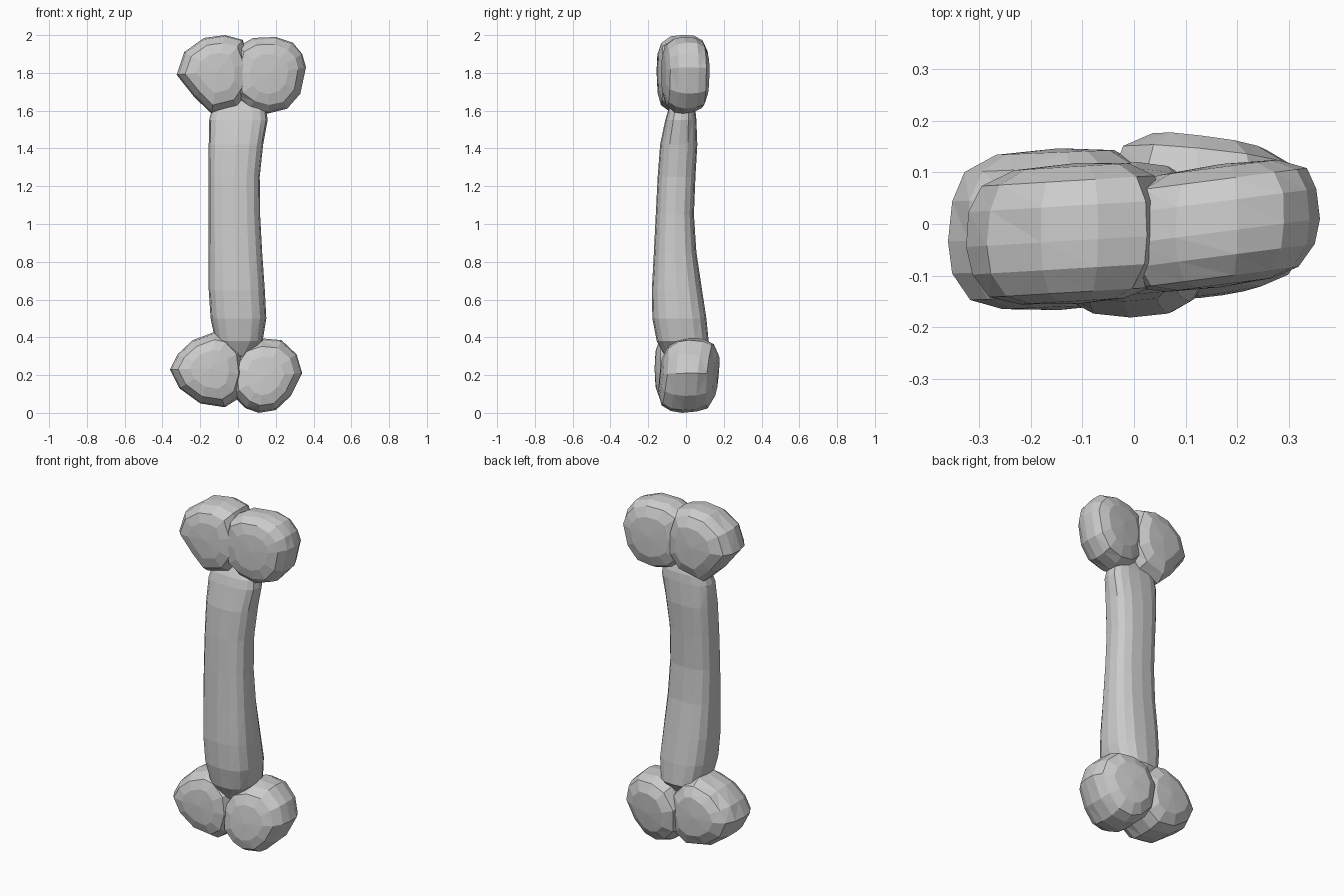
import bpy, bmesh, math, random

if "Cube" in bpy.data.objects:
    bpy.data.objects.remove(bpy.data.objects["Cube"])

random.seed(4)


def loft(name, rings, cap_push):
    """Skin a stack of equal-length rings and close both ends with low domes."""
    bm = bmesh.new()
    loops = [[bm.verts.new(p) for p in ring] for ring in rings]
    n = len(rings[0])
    for a, b in zip(loops, loops[1:]):
        for i in range(n):
            j = (i + 1) % n
            bm.faces.new((a[i], a[j], b[j], b[i]))
    for loop, push in ((loops[0], cap_push[0]), (loops[-1], cap_push[1])):
        c = [sum(v.co[k] for v in loop) / n + push[k] for k in range(3)]
        tip = bm.verts.new(c)
        for i in range(n):
            bm.faces.new((loop[i], loop[(i + 1) % n], tip))
    bmesh.ops.triangulate(bm, faces=[f for f in bm.faces if len(f.verts) > 3])
    bmesh.ops.recalc_face_normals(bm, faces=bm.faces)
    me = bpy.data.meshes.new(name)
    bm.to_mesh(me)
    bm.free()
    ob = bpy.data.objects.new(name, me)
    bpy.context.collection.objects.link(ob)


# Pillow profile shared by the knobs: (depth fraction, outline scale)
PILLOW = [(-0.97, 0.52), (-0.84, 0.8), (-0.5, 0.96), (-0.1, 1.0),
          (0.4, 0.99), (0.76, 0.87), (0.96, 0.58)]


def knob(name, outline, mid, half, slope, taper=0.0, lean=0.0):
    """Rounded lump from an x-z outline: slope turns it about the vertical,
    taper thins it towards +x, lean moves the upper part back."""
    n = len(outline)
    cx = sum(p[0] for p in outline) / n
    cz = sum(p[1] for p in outline) / n
    rings = []
    for t, s in PILLOW:
        ring = []
        for x, z in outline:
            k = s if s == 1.0 else s * random.uniform(0.97, 1.01)
            dx, dz = (x - cx) * k, (z - cz) * k
            y = mid + half * t * (1 - taper * dx) + slope * dx + lean * dz
            ring.append((cx + dx, y, cz + dz))
        rings.append(ring)
    loft(name, rings, ((0, -half * 0.04, 0), (0, half * 0.05, 0)))


# Four end knobs, overlapping at the middle so they meet in a seam
knob("top_left_knob",
     [(-.325, 1.79), (-.285, 1.91), (-.18, 1.985), (-.07, 2.0), (.025, 1.975), (.065, 1.85),
      (.06, 1.71), (0, 1.62), (-.14, 1.585), (-.23, 1.67)], -.018, .135, .06)
knob("top_right_knob",
     [(.36, 1.83), (.34, 1.90), (.29, 1.96), (.2, 1.99), (.08, 1.985), (.0, 1.94),
      (-.04, 1.8), (-.01, 1.67), (.06, 1.61), (.16, 1.585), (.26, 1.61), (.33, 1.69)],
     -.003, .118, .13)
knob("bottom_left_knob",
     [(-.36, .23), (-.32, .31), (-.24, .385), (-.12, .43), (-.05, .41), (.025, .33),
      (.04, .2), (.01, .08), (-.07, .03), (-.2, .05), (-.31, .13)], -.01, .155, .04)
knob("bottom_right_knob",
     [(.34, .21), (.31, .31), (.23, .385), (.12, .395), (.02, .36), (-.045, .25),
      (-.035, .1), (.04, .025), (.11, 0), (.2, .015), (.28, .09)],
     .014, .15, -.02, taper=.8, lean=.1)

# Shaft sections from bottom to top: z, x min, x max, y min, y max
SHAFT = [(.30, -.05, .05, -.11, .07), (.38, -.12, .13, -.155, .12),
         (.50, -.145, .15, -.178, .108), (.65, -.155, .142, -.181, .085),
         (.85, -.155, .128, -.17, .055), (1.05, -.155, .117, -.16, .042),
         (1.25, -.155, .115, -.15, .05), (1.42, -.155, .133, -.137, .06),
         (1.55, -.153, .157, -.11, .055), (1.60, -.14, .15, -.095, .05),
         (1.66, -.09, .10, -.06, .03)]
SIDES = 16
rings = []
for z, x0, x1, y0, y1 in SHAFT:
    ring = []
    for i in range(SIDES):
        a = math.tau * i / SIDES
        c, s = math.cos(a), math.sin(a)
        u = math.copysign(abs(c) ** 0.75, c)
        v = math.copysign(abs(s) ** 0.75, s)
        ring.append(((x0 + x1) / 2 + u * (x1 - x0) / 2,
                     (y0 + y1) / 2 + v * (y1 - y0) / 2, z))
    rings.append(ring)
loft("shaft", rings, ((0, 0, -.01), (0, 0, .01)))
